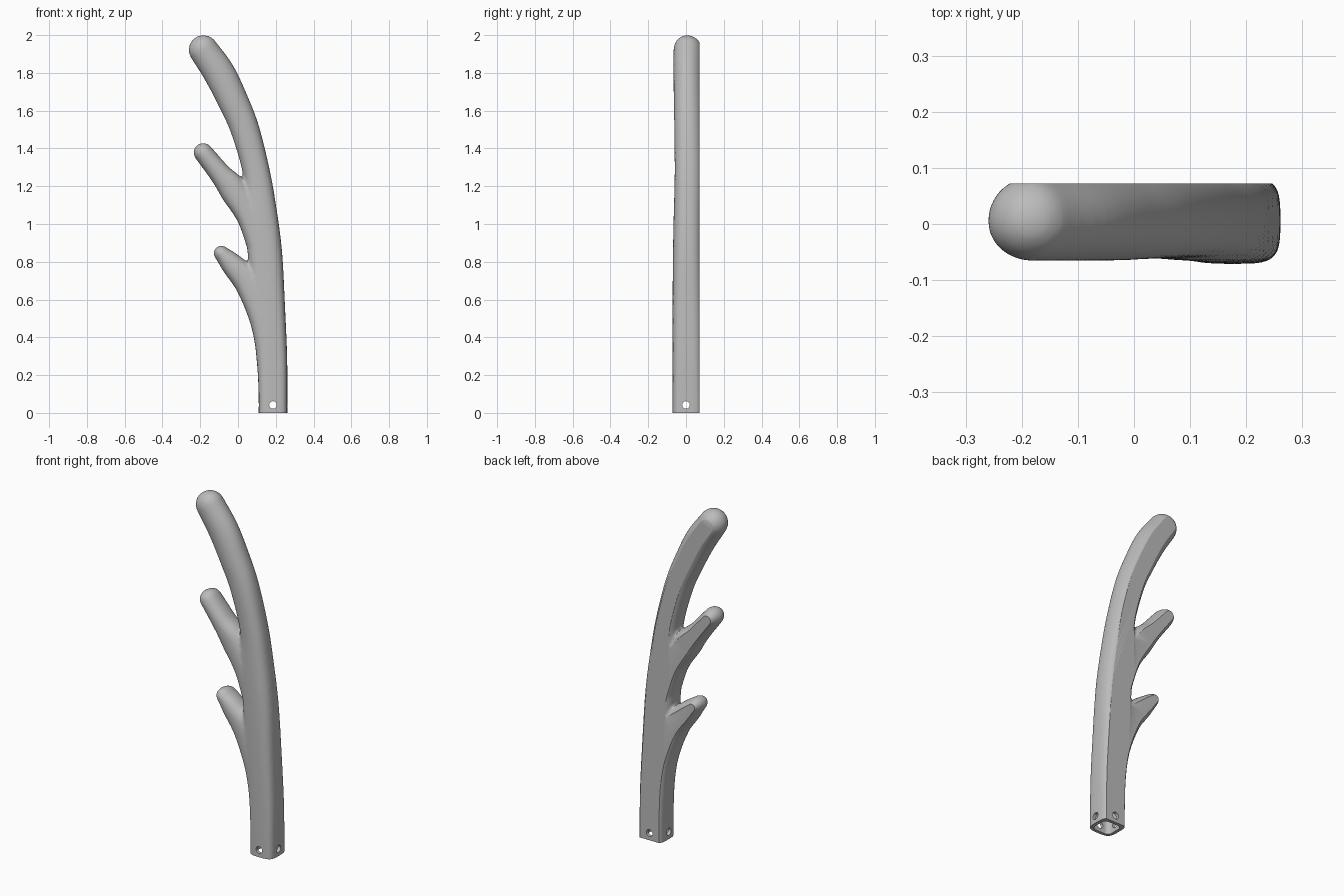
import bpy, bmesh
from math import sin, cos, pi, copysign
from mathutils import Vector
from mathutils.geometry import interpolate_bezier

if "Cube" in bpy.data.objects:
    bpy.data.objects.remove(bpy.data.objects["Cube"])

BACK = 0.072      # flat rear plane
SIDES = 40


def smooth_path(stations, steps=8):
    """Catmull-Rom interpolation of (x, z, half width, front depth, squareness)."""
    p = [Vector(s) for s in stations]
    p = [2 * p[0] - p[1]] + p + [2 * p[-1] - p[-2]]
    out = []
    for a, b, c, d in zip(p, p[1:], p[2:], p[3:]):
        for i in range(steps):
            t = i / steps
            out.append(0.5 * (2 * b + (c - a) * t + (2 * a - 5 * b + 4 * c - d) * t ** 2
                              + (3 * b - a - 3 * c + d) * t ** 3))
    return out + [p[-2]]


def branch(bm, stations):
    """Sweep a rounded section along the path and close it with a dome."""
    path = smooth_path(stations)
    rows = []
    for i, s in enumerate(path):
        q, r = path[max(i - 1, 0)], path[min(i + 1, len(path) - 1)]
        rows.append((s, Vector((r[0] - q[0], r[1] - q[1])).normalized(), 1.0))
    end, tangent, _ = rows[-1]
    for k in range(1, 9):
        a = k / 8 * pi / 2 * 0.97
        s = end.copy()
        s[0] += tangent.x * end[2] * sin(a)
        s[1] += tangent.y * end[2] * sin(a)
        rows.append((s, tangent, cos(a)))
    rings = []
    for s, t, scale in rows:
        ring = []
        for j in range(SIDES):
            a = 2 * pi * j / SIDES
            u = copysign(abs(cos(a)) ** (2 / s[4]), cos(a)) * s[2] * scale
            v = copysign(abs(sin(a)) ** (2 / s[4]), sin(a)) * scale
            y = 0.005 + v * (0.079 if v > 0 else s[3] + 0.005)
            ring.append(bm.verts.new((s[0] + t.y * u, y, s[1] - t.x * u)))
        rings.append(ring)
    for lo, hi in zip(rings, rings[1:]):
        for j in range(SIDES):
            k = (j + 1) % SIDES
            bm.faces.new((lo[j], lo[k], hi[k], hi[j]))
    bm.faces.new(rings[0][::-1])
    bm.faces.new(rings[-1])


def apply(obj, kind, **settings):
    mod = obj.modifiers.new(kind.lower(), kind)
    for key, value in settings.items():
        setattr(mod, key, value)
    bpy.context.view_layer.objects.active = obj
    bpy.ops.object.modifier_apply(modifier=mod.name)


def cutter(name, size, place, turn, sides=24):
    bpy.ops.mesh.primitive_cylinder_add(vertices=sides, radius=size[0], depth=size[1],
                                        location=place, rotation=turn)
    bpy.context.object.name = name
    bpy.context.object.hide_render = True
    return bpy.context.object


# Main beam and two tines
bm = bmesh.new()
branch(bm, [(.185, -.06, .076, .071, 4), (.185, .1, .076, .071, 4), (.18, .3, .08, .071, 3.6),
            (.162, .58, .086, .071, 3.2), (.143, .84, .091, .069, 2.8), (.12, 1.05, .088, .065, 2.6),
            (.1, 1.26, .072, .06, 2.4), (.037, 1.5, .076, .062, 2.2), (-.03, 1.66, .081, .065, 2.1),
            (-.1, 1.8, .084, .066, 2), (-.183, 1.922, .078, .066, 2)])
branch(bm, [(.125, .83, .06, .062, 2.6), (.06, 1.03, .063, .062, 2.5), (-.02, 1.175, .075, .06, 2.3),
            (-.095, 1.267, .058, .058, 2.2), (-.184, 1.378, .051, .056, 2)])
branch(bm, [(.18, .2, .074, .069, 3.4), (.165, .38, .077, .068, 3.2), (.13, .52, .076, .067, 2.8),
            (.062, .68, .076, .063, 2.5), (-.03, .785, .06, .056, 2.2), (-.088, .845, .041, .05, 2)])
bmesh.ops.recalc_face_normals(bm, faces=bm.faces)
mesh = bpy.data.meshes.new("antler")
bm.to_mesh(mesh)
bm.free()
antler = bpy.data.objects.new("antler", mesh)
bpy.context.collection.objects.link(antler)

# Blend the branches into one skin
apply(antler, "REMESH", mode="VOXEL", voxel_size=0.008)
apply(antler, "SMOOTH", factor=0.5, iterations=12)

# Flat back and flat foot
bm = bmesh.new()
bm.from_mesh(antler.data)
for point, normal in (((0, BACK, 0), (0, 1, 0)), ((0, 0, 0), (0, 0, -1))):
    geom = bm.verts[:] + bm.edges[:] + bm.faces[:]
    cut = bmesh.ops.bisect_plane(bm, geom=geom, plane_co=point, plane_no=normal, clear_outer=True)
    edges = [e for e in cut["geom_cut"] if isinstance(e, bmesh.types.BMEdge)]
    bmesh.ops.holes_fill(bm, edges=edges, sides=0)
bmesh.ops.recalc_face_normals(bm, faces=bm.faces)
bm.to_mesh(antler.data)
bm.free()

# Hollow socket and crossed pin holes
bpy.ops.mesh.primitive_cube_add(size=1, location=(.185, 0, .06))
socket = bpy.context.object
socket.name = "socket_cutter"
socket.hide_render = True
socket.scale = (.114, .108, .16)
bpy.ops.object.transform_apply(location=False, rotation=False)
apply(socket, "BEVEL", width=.025, segments=4)
cutters = [socket,
           cutter("front_pin_cutter", (.02, .4), (.185, 0, .042), (pi / 2, 0, 0)),
           cutter("side_pin_cutter", (.02, .4), (.185, 0, .042), (0, pi / 2, 0))]
for tool in cutters:
    apply(antler, "BOOLEAN", object=tool, operation="DIFFERENCE", solver="EXACT")
for tool in cutters:
    bpy.data.objects.remove(tool)

# Plain grey finish
grey = bpy.data.materials.new("plain_grey")
grey.use_nodes = True
grey.diffuse_color = (.5, .5, .5, 1)
grey.node_tree.nodes["Principled BSDF"].inputs["Base Color"].default_value = (.5, .5, .5, 1)
antler.data.materials.clear()
antler.data.materials.append(grey)
for poly in antler.data.polygons:
    poly.material_index = 0
bpy.ops.object.select_all(action="DESELECT")
antler.select_set(True)
bpy.context.view_layer.objects.active = antler
bpy.ops.object.shade_smooth_by_angle(angle=0.5)
